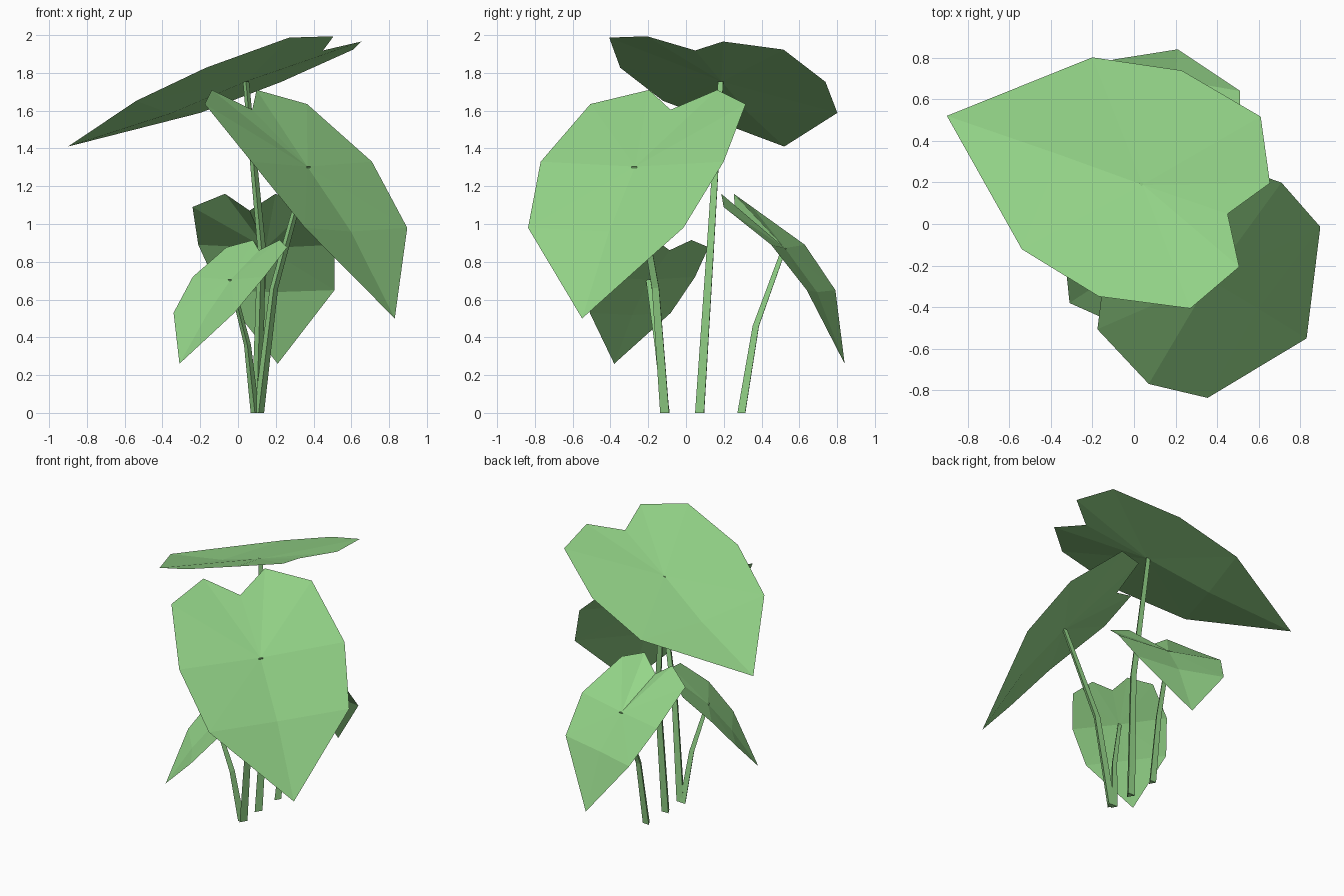
import bpy, bmesh, math
from mathutils import Vector

if "Cube" in bpy.data.objects:
    bpy.data.objects.remove(bpy.data.objects["Cube"])

green = bpy.data.materials.new("leaf_green")
green.diffuse_color = (0.30, 0.67, 0.25, 1)
green.use_nodes = True
green.node_tree.nodes["Principled BSDF"].inputs["Base Color"].default_value = green.diffuse_color

# full widths of the shared leaf shape: lobes, shoulder, middle, lower
WIDTHS = (0.43, 0.985, 1.16, 0.985)
SINK = 0.038


def make_object(name, bm):
    me = bpy.data.meshes.new(name)
    bm.to_mesh(me)
    bm.free()
    me.materials.append(green)
    ob = bpy.data.objects.new(name, me)
    bpy.context.collection.objects.link(ob)
    return ob


def leaf(name, across, scale, spine):
    """Folded heart leaf: spine runs lobes, shoulder, middle, lower, tip."""
    a = Vector(across).normalized()
    sp = [Vector(p) for p in spine]
    bm = bmesh.new()
    # midrib points (notch, middle, lower) sink below the leaf edges
    mids = []
    for i in (1, 2, 3):
        n = a.cross(sp[i + 1] - sp[i - 1]).normalized()
        if n.z < 0:
            n = -n
        mids.append(bm.verts.new(sp[i] - n * SINK * scale))
    notch, mid, low = mids
    tip = bm.verts.new(sp[4])
    for side in (-1, 1):
        lobe, r1, r2, r3 = [bm.verts.new(sp[i] + a * side * scale * w / 2)
                            for i, w in enumerate(WIDTHS)]
        for f in ((mid, notch, lobe), (mid, lobe, r1), (mid, r1, r2),
                  (mid, r2, r3), (mid, r3, low), (low, r3, tip)):
            bm.faces.new(f)
    bm.normal_update()
    for f in bm.faces:
        if f.normal.z < 0:
            f.normal_flip()
    top = mid.co.copy()
    make_object(name, bm)
    return top


def stem(name, path, r0=0.032, r1=0.019, sides=3):
    """Tapered three-sided stalk through the path points."""
    bm = bmesh.new()
    rings = []
    for i, p in enumerate(path):
        r = r0 + (r1 - r0) * i / (len(path) - 1)
        rings.append([bm.verts.new(Vector(p) + Vector((
            r * math.cos(math.tau * k / sides + 0.5),
            r * math.sin(math.tau * k / sides + 0.5), 0))) for k in range(sides)])
    for lo, hi in zip(rings, rings[1:]):
        for k in range(sides):
            j = (k + 1) % sides
            bm.faces.new((lo[k], lo[j], hi[j], hi[k]))
    bm.faces.new(rings[0][::-1])
    bm.faces.new(rings[-1])
    make_object(name, bm)


# name, across direction, scale, spine, stem base, stem knee
PLANTS = [
    ("top", (0.40, 1.09, -0.075), 1.0,
     [(0.58, -0.005, 1.98), (0.44, 0.055, 1.955), (0.03, 0.195, 1.79),
      (-0.37, 0.34, 1.62), (-0.90, 0.52, 1.41)],
     (0.10, 0.08, 0), (0.125, 0.135, 0.87)),
    ("front_right", (0.55, 0.835, 0), 1.0,
     [(-0.02, -0.015, 1.71), (0.095, -0.095, 1.635), (0.39, -0.285, 1.33),
      (0.625, -0.425, 0.98), (0.83, -0.55, 0.50)],
     (0.11, -0.105, 0), (0.19, -0.155, 0.66)),
    ("front_left", (-0.6, 0.8, 0), 0.545,
     [(0.15, -0.065, 0.915), (0.10, -0.095, 0.877), (-0.05, -0.205, 0.72),
      (-0.18, -0.295, 0.53), (-0.31, -0.38, 0.26)],
     (0.09, -0.10, 0), (0.05, -0.145, 0.36)),
    ("back", (0.97, -0.24, 0), 0.64,
     [(0.065, 0.22, 1.16), (0.065, 0.275, 1.09), (0.15, 0.54, 0.89),
      (0.205, 0.715, 0.65), (0.21, 0.84, 0.26)],
     (0.10, 0.30, 0), (0.11, 0.375, 0.46)),
]
for name, across, scale, spine, base, knee in PLANTS:
    top = leaf(name + "_leaf", across, scale, spine)
    k = 0.65 + 0.35 * scale
    stem(name + "_stem", [base, knee, top], 0.032 * k, 0.019 * k)
